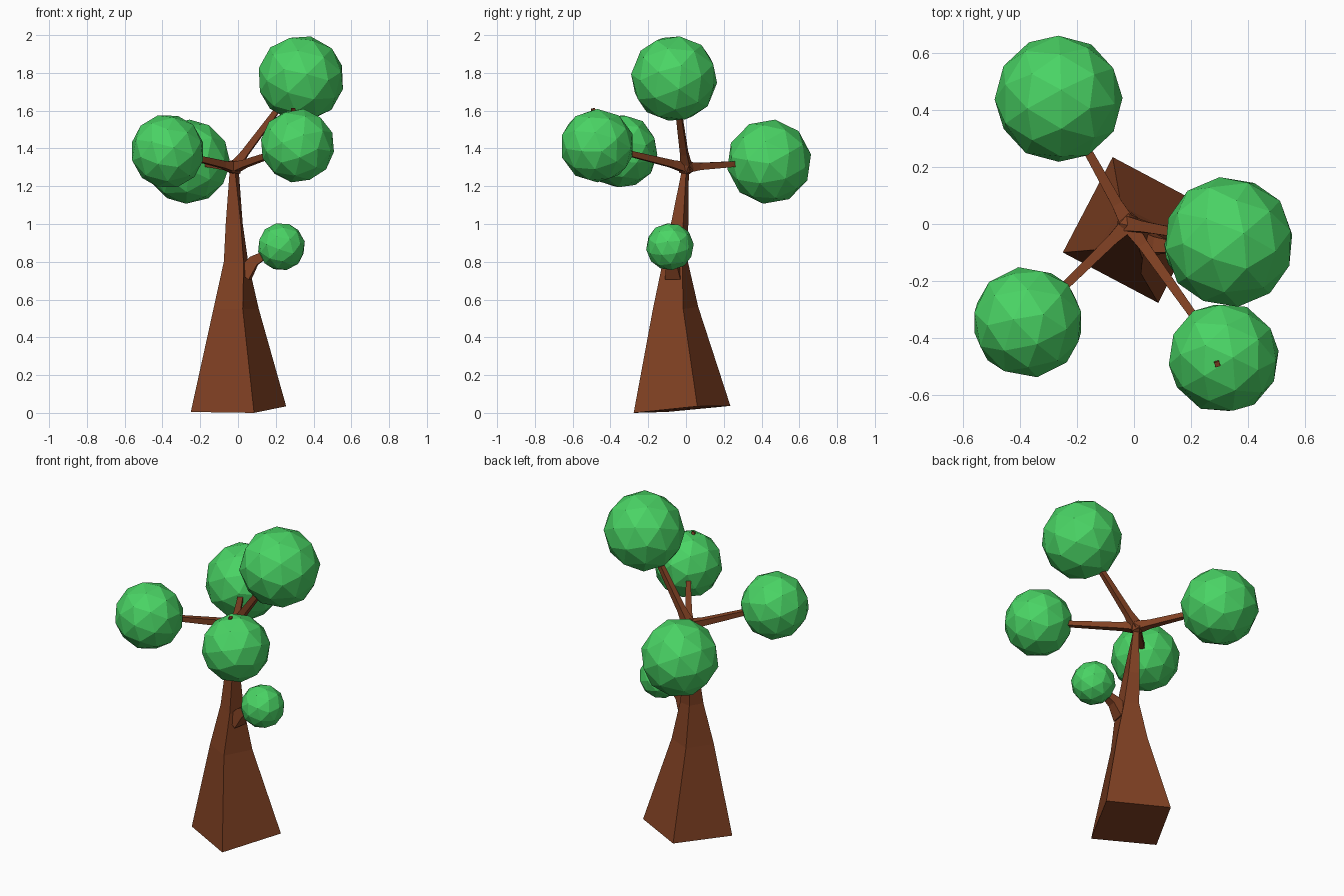
import bpy
import bmesh
from mathutils import Vector, Euler

cube = bpy.data.objects.get("Cube")
if cube:
    bpy.data.objects.remove(cube)


def material(name, rgb):
    mat = bpy.data.materials.new(name)
    mat.use_nodes = True
    mat.diffuse_color = (*rgb, 1)
    mat.node_tree.nodes["Principled BSDF"].inputs["Base Color"].default_value = (*rgb, 1)
    return mat


bark = material("bark brown", (0.22, 0.053, 0.017))
leaf = material("leaf green", (0.068, 0.66, 0.13))


def finish(name, bm, mat):
    bmesh.ops.recalc_face_normals(bm, faces=bm.faces)
    mesh = bpy.data.meshes.new(name)
    bm.to_mesh(mesh)
    bm.free()
    mesh.materials.append(mat)
    obj = bpy.data.objects.new(name, mesh)
    bpy.context.collection.objects.link(obj)
    return obj


def loft(name, rings, mat):
    """Skin four-sided rings into a closed, flat-shaded tube."""
    bm = bmesh.new()
    loops = [[bm.verts.new(p) for p in ring] for ring in rings]
    for low, high in zip(loops, loops[1:]):
        for i in range(4):
            j = (i + 1) % 4
            bm.faces.new((low[i], low[j], high[j], high[i]))
    bm.faces.new(loops[0][::-1])
    bm.faces.new(loops[-1])
    return finish(name, bm, mat)


def branch(name, path, radii):
    """Tapered square limb along a path."""
    pts = [Vector(p) for p in path]
    rings = []
    for i, (p, r) in enumerate(zip(pts, radii)):
        along = pts[min(i + 1, len(pts) - 1)] - pts[max(i - 1, 0)]
        side = along.cross(Vector((0, 0, 1))).normalized()
        up = side.cross(along).normalized()
        rings.append([p + r * (a * side + b * up)
                      for a, b in ((1, 1), (-1, 1), (-1, -1), (1, -1))])
    return loft(name, rings, bark)


def ball(name, centre, radius, detail, turn, mat):
    bm = bmesh.new()
    bmesh.ops.create_icosphere(bm, subdivisions=detail, radius=radius)
    bm.transform(Euler(turn).to_matrix().to_4x4())
    obj = finish(name, bm, mat)
    obj.location = centre
    return obj


# Trunk: corner order is left, front, right, back, with a tilted foot
loft("trunk", [
    [(-0.25, -0.10, 0.005), (0.085, -0.277, 0), (0.255, 0.06, 0.035), (-0.075, 0.235, 0.037)],
    [(-0.13, -0.09, 0.55), (0.025, -0.175, 0.55), (0.11, -0.015, 0.55), (-0.045, 0.065, 0.56)],
    [(-0.075, -0.065, 0.8), (0.03, -0.125, 0.79), (0.055, -0.02, 0.79), (-0.03, 0.01, 0.8)],
    [(-0.065, -0.035, 1.0), (0.015, -0.08, 1.0), (0.025, -0.015, 1.0), (-0.03, 0.012, 1.0)],
    [(-0.045, -0.01, 1.27), (-0.015, -0.025, 1.27), (0.005, 0.0, 1.27), (-0.025, 0.015, 1.27)],
], bark)

# Knot where the upper branches meet
hub = Vector((-0.02, 0, 1.3))
ball("branch_knot", hub, 0.046, 1, (0.3, 0.2, 0.5), bark)

# Upper crowns, each on a branch from the knot
crowns = [
    ("back", (-0.265, 0.44, 1.33), 0.225, (0.2, 0.5, 0.1)),
    ("top", (0.333, -0.063, 1.77), 0.231, (0.5, 0.1, 0.4)),
    ("right", (-0.373, -0.345, 1.385), 0.197, (0.1, 0.3, 0.8)),
    ("left", (0.315, -0.47, 1.415), 0.197, (0.4, 0.6, 0.3)),
]
for name, centre, radius, turn in crowns:
    ball(name + "_foliage", centre, radius, 2, turn, leaf)
    end = Vector(centre)
    path = [hub, hub.lerp(end, 0.16), hub.lerp(end, 0.9)]
    branch(name + "_branch", path, (0.028, 0.019, 0.012))

# Upturned twig poking through the left crown
branch("left_twig", [(0.28, -0.45, 1.42), (0.293, -0.493, 1.612)], (0.012, 0.009))

# Low side branch with its small crown
branch("low_branch", [(0.03, -0.065, 0.73), (0.085, -0.075, 0.805), (0.2, -0.085, 0.87)],
       (0.042, 0.028, 0.012))
ball("low_foliage", (0.23, -0.085, 0.88), 0.127, 2, (0.3, 0.2, 0.6), leaf)
